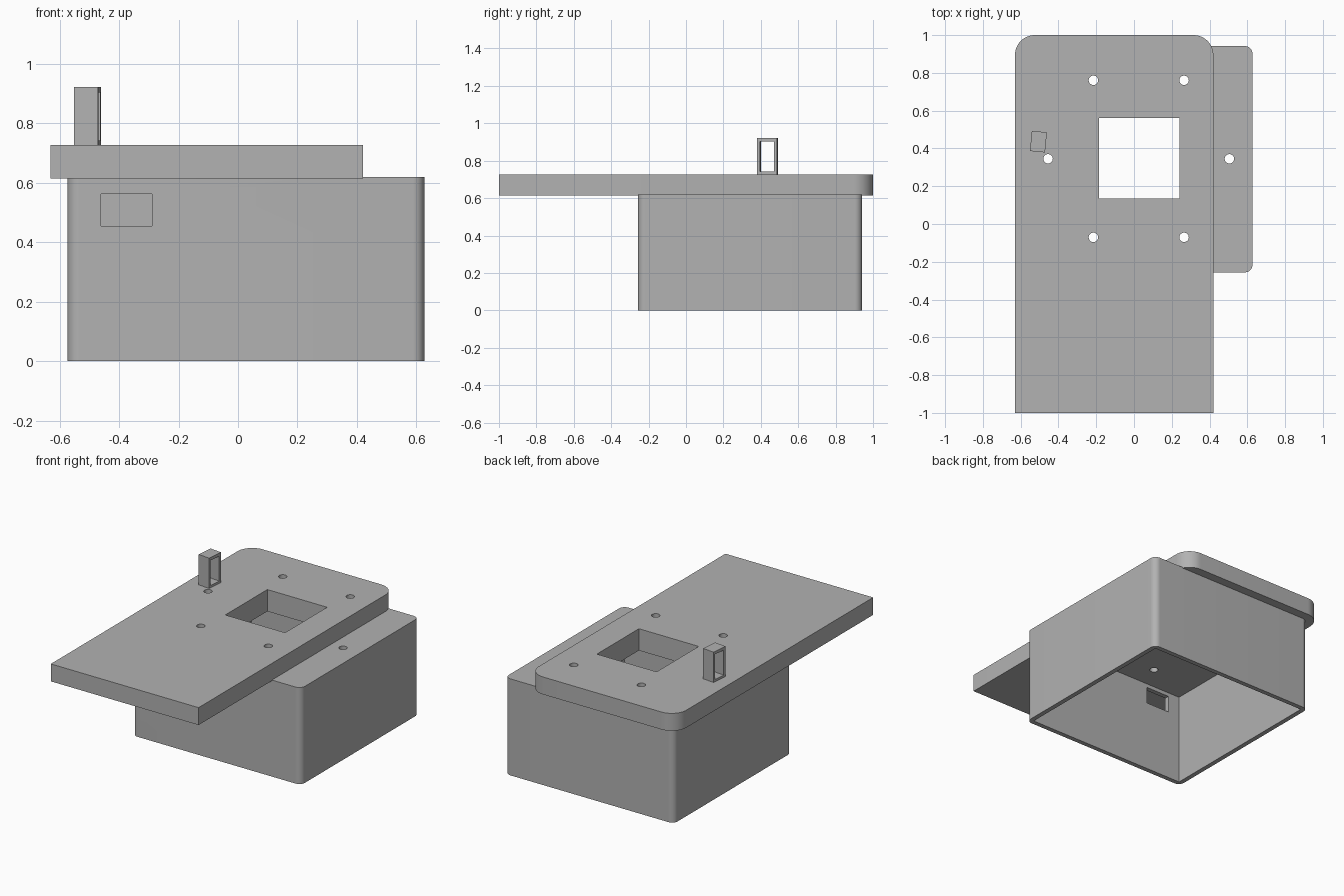
import bpy, bmesh, math
from mathutils import Matrix, Vector

if "Cube" in bpy.data.objects:
    bpy.data.objects.remove(bpy.data.objects["Cube"])

grey = bpy.data.materials.new("plain grey")
grey.use_nodes = True
COLOUR = (0.445, 0.445, 0.445, 1)
grey.diffuse_color = COLOUR
grey.node_tree.nodes["Principled BSDF"].inputs["Base Color"].default_value = COLOUR


def make_object(name, bm):
    mesh = bpy.data.meshes.new(name)
    bm.to_mesh(mesh)
    bm.free()
    mesh.materials.append(grey)
    obj = bpy.data.objects.new(name, mesh)
    bpy.context.collection.objects.link(obj)
    return obj


def block(name, low, high, radius=0, back_only=False):
    """Box between two corners, with optional rounded upright edges."""
    low, high = Vector(low), Vector(high)
    mid = (low + high) / 2
    bm = bmesh.new()
    bmesh.ops.create_cube(bm, size=1)
    bmesh.ops.scale(bm, vec=high - low, verts=bm.verts)
    bmesh.ops.translate(bm, vec=mid, verts=bm.verts)
    if radius:
        upright = [e for e in bm.edges
                   if (e.verts[0].co - e.verts[1].co).xy.length < 1e-5
                   and (not back_only or e.verts[0].co.y > mid.y)]
        bmesh.ops.bevel(bm, geom=upright, offset=radius, segments=16,
                        profile=0.5, affect='EDGES')
    return make_object(name, bm)


def drill(name, x, y):
    """Upright round cutter long enough to pass through both tops."""
    bm = bmesh.new()
    bmesh.ops.create_cone(bm, cap_ends=True, segments=32, radius1=0.025,
                          radius2=0.025, depth=0.5,
                          matrix=Matrix.Translation((x, y, 0.7)))
    return make_object(name, bm)


def carve(obj, cutters):
    """Subtract the cutters from the object and bake the result."""
    for cutter in cutters:
        mod = obj.modifiers.new("cut", 'BOOLEAN')
        mod.operation = 'DIFFERENCE'
        mod.solver = 'EXACT'
        mod.object = cutter
    graph = bpy.context.evaluated_depsgraph_get()
    baked = bpy.data.meshes.new_from_object(obj.evaluated_get(graph))
    obj.modifiers.clear()
    obj.data = baked


# Main parts
housing = block("housing", (-0.573, -0.256, 0), (0.627, 0.942, 0.62), 0.04)
deck = block("deck", (-0.63, -1, 0.615), (0.42, 1, 0.727), 0.105, back_only=True)

# Cutters: hollow interior, front slot, square window and ring of screw holes
cavity = block("cavity_cutter", (-0.543, -0.226, -0.1), (0.597, 0.912, 0.587))
slot = block("slot_cutter", (-0.46, -0.4, 0.455), (-0.29, -0.15, 0.563))
window = block("window_cutter", (-0.185, 0.135, 0.5), (0.24, 0.562, 0.9))
drills = [drill("drill_cutter", 0.025 + 0.48 * math.cos(a), 0.345 + 0.48 * math.sin(a))
          for a in (math.radians(60 * i) for i in range(6))]

carve(housing, [cavity, slot, window] + drills)
carve(deck, [window] + drills)

# Small upright loop on the deck, turned slightly
loop = block("upright_loop", (-0.04, -0.0535, 0.72), (0.04, 0.0535, 0.922))
loop_gap = block("loop_gap_cutter", (-0.2, -0.038, 0.742), (0.2, 0.038, 0.903))
carve(loop, [loop_gap])
loop.location = (-0.506, 0.436, 0)
loop.rotation_euler.z = math.radians(-5.5)

# Remove the cutters
for cutter in [cavity, slot, window, loop_gap] + drills:
    bpy.data.objects.remove(cutter)

# Smooth the rounded corners, keep the edges sharp
bpy.ops.object.select_all(action='DESELECT')
for obj in (housing, deck, loop):
    obj.select_set(True)
bpy.context.view_layer.objects.active = housing
bpy.ops.object.shade_smooth_by_angle(angle=math.radians(30))
